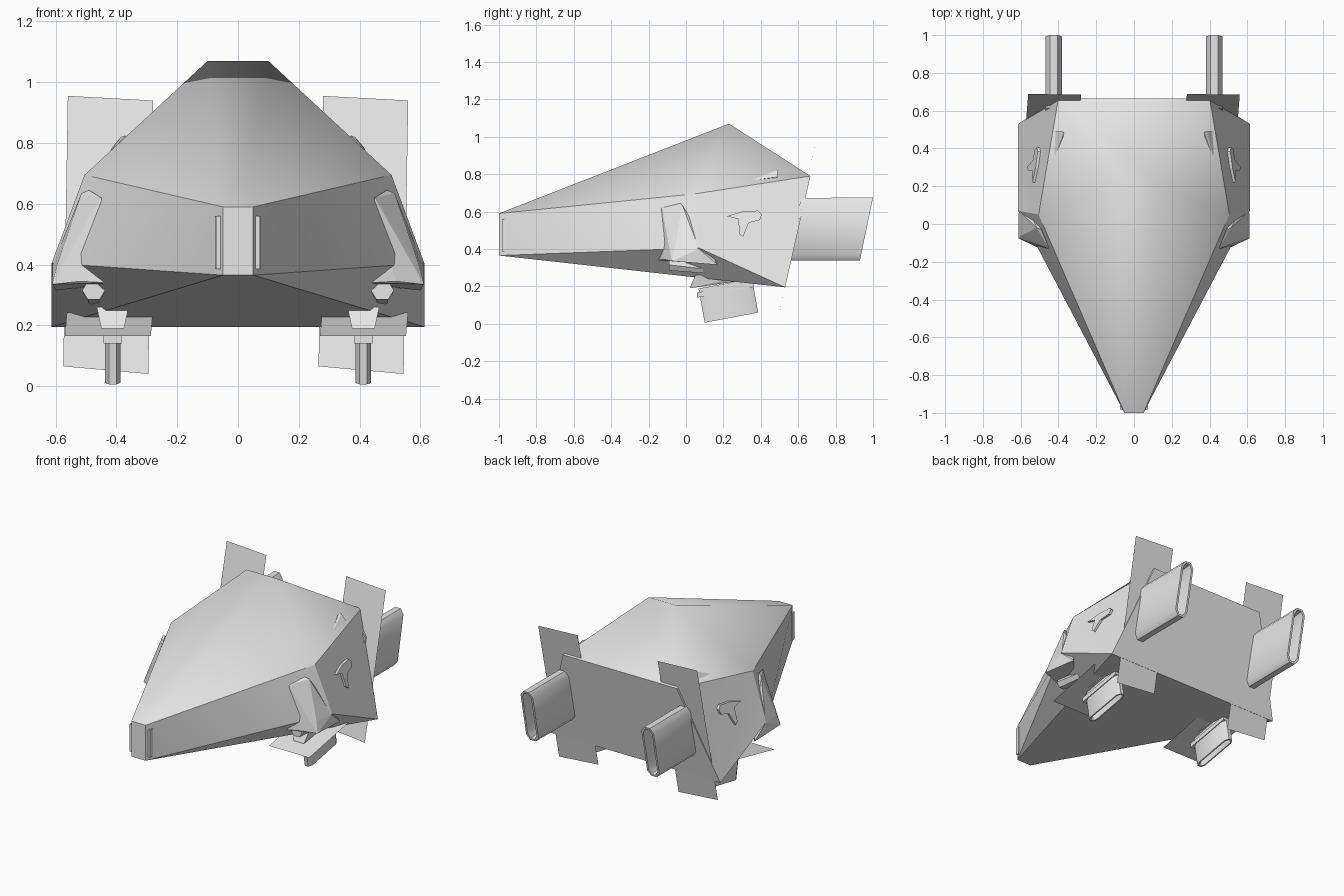
import bpy, bmesh, math
from mathutils import Vector

if "Cube" in bpy.data.objects:
    bpy.data.objects.remove(bpy.data.objects["Cube"])

grey = bpy.data.materials.new("plain_grey")
grey.diffuse_color = (0.8, 0.8, 0.8, 1)
grey.use_nodes = True
grey.node_tree.nodes["Principled BSDF"].inputs["Base Color"].default_value = grey.diffuse_color


def finish(name, bm, angle=None, mirror=False, closed=True):
    if closed:
        bmesh.ops.recalc_face_normals(bm, faces=bm.faces)
    me = bpy.data.meshes.new(name)
    bm.to_mesh(me)
    bm.free()
    ob = bpy.data.objects.new(name, me)
    bpy.context.collection.objects.link(ob)
    me.materials.append(grey)
    if mirror:
        ob.modifiers.new("Mirror", 'MIRROR')
    if angle:
        bpy.context.view_layer.objects.active = ob
        ob.select_set(True)
        bpy.ops.object.shade_smooth_by_angle(angle=math.radians(angle))
        ob.select_set(False)
    return ob


def mesh(name, pts, faces, **kw):
    bm = bmesh.new()
    vs = [bm.verts.new(p) for p in pts]
    for f in faces:
        bm.faces.new([vs[i] for i in f])
    return finish(name, bm, **kw)


def blob(name, pts, angle=None):
    """Convex solid around a few points, mirrored to both sides."""
    bm = bmesh.new()
    for p in pts:
        bm.verts.new(p)
    bmesh.ops.convex_hull(bm, input=bm.verts[:])
    return finish(name, bm, angle, mirror=True)


def nozzle(name, start, end, long_half, short, wall):
    """Flattened eight-sided open tube with a wall."""
    bm = bmesh.new()
    long_half = Vector(long_half)
    section = [(1, .45), (.82, 1), (-.82, 1), (-1, .45),
               (-1, -.45), (-.82, -1), (.82, -1), (1, -.45)]
    s, e = Vector(start), Vector(end)
    inner = 1 - wall / long_half.length
    rings = []
    for c, kl, ks in ((s, 1, short), (e, 1, short),
                      (e, inner, short - wall), (s + (e - s) * .25, inner * .8, (short - wall) * .8)):
        rings.append([bm.verts.new(c + long_half * a * kl + Vector((b * ks, 0, 0)))
                      for a, b in section])
    for r0, r1 in zip(rings, rings[1:]):
        for i in range(8):
            j = (i + 1) % 8
            bm.faces.new((r0[i], r0[j], r1[j], r1[i]))
    bm.faces.new(rings[0])
    bm.faces.new(rings[3])
    finish(name, bm, 50, mirror=True)


# Main hull corner points, right side
NT, NB = (.05, -1, .59), (.05, -1, .365)
SH, MID = (.505, .05, .695), (.613, .07, .405)
AP, RT, RB = (.10, .23, 1.07), (.40, .665, .79), (.613, .53, .195)
flip = lambda p: (-p[0], p[1], p[2])
right = [NT, NB, SH, MID, AP, RT, RB]
P = right + [flip(p) for p in right]

# Smooth upper shell
mesh("upper_hull", [P[i] for i in (0, 2, 4, 5, 7, 9, 11, 12)],
     [(0, 2, 6, 4), (0, 1, 2), (4, 6, 5), (1, 3, 2), (5, 6, 7), (2, 3, 7, 6)],
     angle=75, closed=False)

# Sides, nose tip, belly and rear bulkhead
mesh("lower_hull", P,
     [(0, 1, 3), (0, 3, 2), (1, 6, 3), (2, 3, 6), (2, 6, 5),
      (7, 10, 8), (7, 9, 10), (8, 10, 13), (9, 13, 10), (9, 12, 13),
      (0, 7, 8, 1), (1, 8, 13, 6), (5, 6, 13, 12)],
     angle=30, closed=False)

# Plates that carry the engines
for side, dx in (("left", -.84), ("right", 0)):
    mesh("rear_plate_" + side,
         [(.28 + dx, .688, .955), (.56 + dx, .685, .94),
          (.545 + dx, .496, .04), (.265 + dx, .501, .065)], [(0, 1, 2, 3)], closed=False)
    mesh("belly_plate_" + side,
         [(.27 + dx, -.075, .165), (.553 + dx, -.075, .165),
          (.56 + dx, .31, .243), (.277 + dx, .31, .243)], [(0, 3, 2, 1)], closed=False)

# Rear and downward engine nozzles
nozzle("rear_engine", (.425, .58, .505), (.425, .965, .507), (0, .035, .168), .043, .012)
nozzle("belly_engine", (.412, .21, .215), (.412, .243, .033), (0, .143, .027), .026, .008)

# Collar and neck where each belly engine meets the hull
blob("belly_engine_neck", [(x, y, z) for x, y, z in
     [(.375, .02, .19), (.45, .02, .19), (.36, .05, .26), (.465, .05, .26),
      (.375, .33, .235), (.45, .33, .235), (.36, .33, .26), (.465, .33, .26)]])
blob("belly_engine_collar", [(.412 + sx * .031, .21 + .15 * sy, z + .028 * sy)
     for sx in (-1, 1) for sy in (-1, 1) for z in (.168, .195)])

# Side pods and the stubs under them
blob("side_pod", [(.45, -.13, .62), (.49, -.03, .645), (.515, -.02, .635),
                  (.43, -.15, .34), (.52, -.12, .345), (.612, -.075, .335),
                  (.595, -.06, .40), (.61, .07, .40), (.60, .17, .315), (.46, .0, .33)])
blob("pod_stub", [(.475 + r * .038 * math.cos(a), y, .305 + dz + r * .035 * math.sin(a))
     for y, r, dz in ((-.09, 1, .01), (.09, .8, -.01))
     for a in [k * math.pi / 3 for k in range(6)]])

# Thin bars beside the nose tip
blob("nose_bar", [(x, y, z) for z in (.385, .56)
     for x, y in ((.058, -.985), (.072, -.985), (.075, -.96), (.06, -.96))])

# Small raised wedges near the rear shoulder edge
blob("rear_wedge", [(.425, .335, .765), (.37, .485, .825), (.415, .49, .785),
                    (.385, .49, .82), (.37, .49, .77), (.40, .34, .755)])

# Angular marks raised on the rear side panels
mark = [(.22, .575), (.30, .60), (.385, .605), (.405, .585), (.395, .555),
        (.335, .54), (.305, .465), (.285, .48), (.28, .56)]
side_x = lambda y, z: .505 - .11 * (y - .05) - .329 * (z - .695)
n = len(mark)
mesh("side_mark",
     [(side_x(y, z) + d, y, z) for d in (.012, -.01) for y, z in mark],
     [tuple(range(n)), tuple(range(2 * n - 1, n - 1, -1))] +
     [(i, i + n, (i + 1) % n + n, (i + 1) % n) for i in range(n)], mirror=True)
